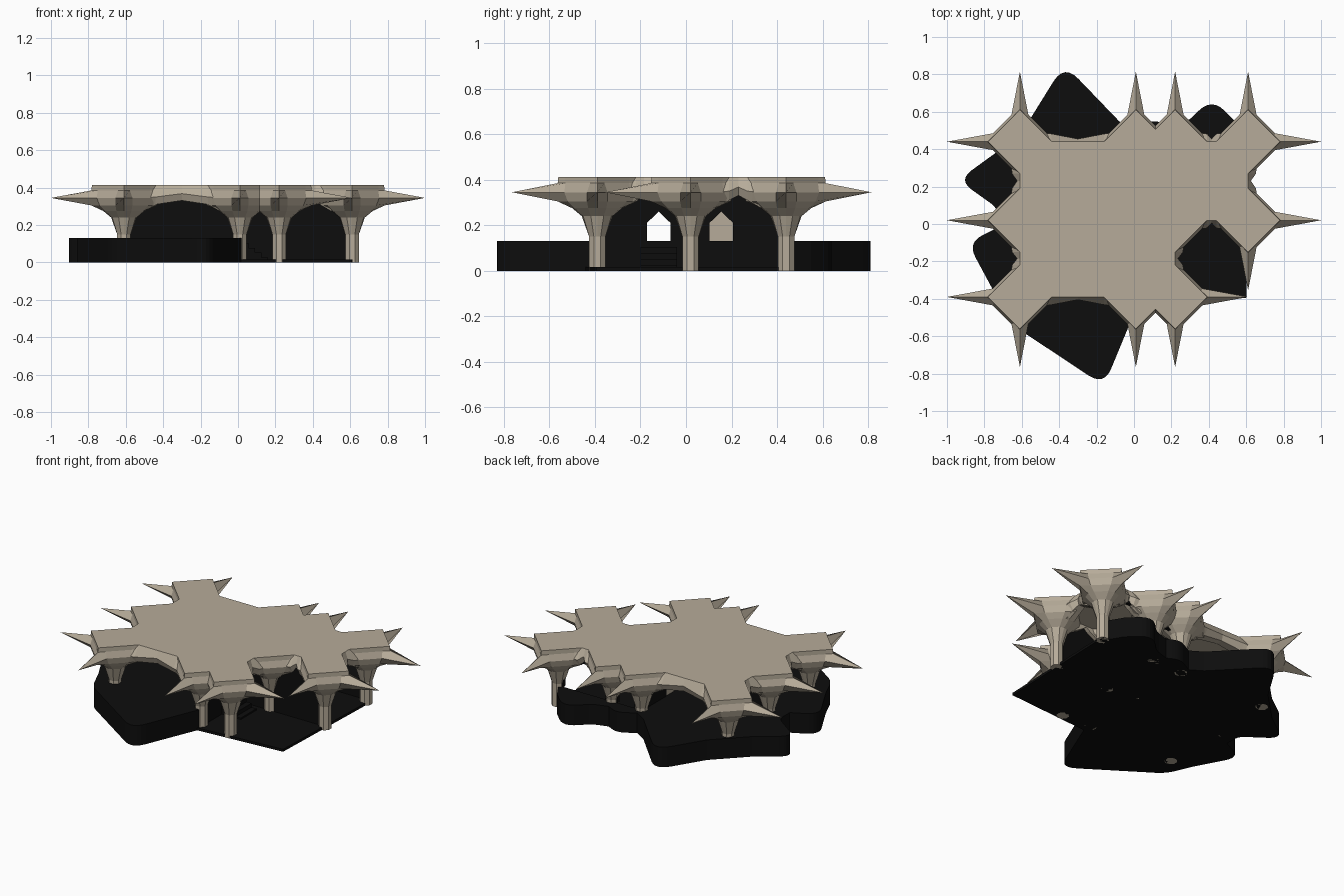
import bpy, bmesh
from mathutils import Vector

if "Cube" in bpy.data.objects:
    bpy.data.objects.remove(bpy.data.objects["Cube"])

def material(name, rgb):
    m = bpy.data.materials.new(name)
    m.diffuse_color = (*rgb, 1)
    m.use_nodes = True
    m.node_tree.nodes["Principled BSDF"].inputs["Base Color"].default_value = m.diffuse_color
    return m

STONE = material("stone", (0.47, 0.41, 0.32))
DARK = material("dark", (0.004, 0.004, 0.004))

def finish(bm, name, mat):
    bmesh.ops.recalc_face_normals(bm, faces=bm.faces[:])
    me = bpy.data.meshes.new(name)
    bm.to_mesh(me)
    bm.free()
    ob = bpy.data.objects.new(name, me)
    me.materials.append(mat)
    bpy.context.collection.objects.link(ob)
    return ob

def loft(name, rings, mat):
    bm = bmesh.new()
    vs = [[bm.verts.new(p) for p in r] for r in rings]
    n = len(vs[0])
    for a, b in zip(vs, vs[1:]):
        for i in range(n):
            j = (i + 1) % n
            bm.faces.new((a[i], a[j], b[j], b[i]))
    bm.faces.new(vs[0][::-1])
    bm.faces.new(vs[-1])
    return finish(bm, name, mat)

def prism(name, pts, offset, mat):
    off = Vector(offset)
    return loft(name, [[Vector(p) for p in pts], [Vector(p) + off for p in pts]], mat)

def rounded(corners, steps=6):
    # corners are (x, y, cut); each is replaced by a small curve
    out, n = [], len(corners)
    for i, (x, y, c) in enumerate(corners):
        p = Vector((x, y, 0))
        if c == 0:
            out.append(p)
            continue
        a = p + (Vector((*corners[i - 1][:2], 0)) - p).normalized() * c
        b = p + (Vector((*corners[(i + 1) % n][:2], 0)) - p).normalized() * c
        for k in range(steps + 1):
            t = k / steps
            out.append(a * (1 - t) ** 2 + p * 2 * t * (1 - t) + b * t * t)
    return out

XS, YS = (-0.61, 0.01, 0.22, 0.61), (-0.39, 0.02, 0.44)
cells = {(i, j) for i in range(4) for j in range(3)} - {(3, 0)}

# Columns with star capitals: rows of (z, shoulder, half width, arm); None means spike tip
PROFILE = ((0.0, 0.036, 0.015, 0.036), (0.15, 0.036, 0.015, 0.036),
           (0.24, 0.062, 0.028, 0.068), (0.275, 0.1, 0.04, 0.11),
           (0.305, 0.13, 0.045, 0.175), (0.345, 0.145, 0.045, None),
           (0.385, 0.14, 0.032, 0.174), (0.413, 0.142, 0.029, 0.171))
DIRS = ((1, 0), (0, 1), (-1, 0), (0, -1))
for i, j in sorted(cells):
    rings = []
    for z, a, w, arm in PROFILE:
        ring = []
        for dx, dy in DIRS:
            b = arm
            if b is None:
                inner = (i + dx, j + dy) in cells
                b = 0.2 if inner else (0.39 if dx else 0.375)
            for r, s in ((a, -w), (b, 0), (a, w)):
                ring.append((XS[i] + dx * r - dy * s, YS[j] + dy * r + dx * s, z))
        rings.append(ring)
    loft(f"column_{i}_{j}", rings, STONE)

# Roof slab
roof = [(-0.61, -0.39), (0.22, -0.39), (0.22, 0.02), (0.61, 0.02), (0.61, 0.44), (-0.61, 0.44)]
prism("roof_slab", [(x, y, 0.335) for x, y in roof], (0, 0, 0.078), STONE)

# Roof edges with a shallow arch between boundary columns
def roof_edge(name, p, q):
    p, q = Vector((*p, 0)), Vector((*q, 0))
    d = (q - p).normalized()
    out, length = Vector((d.y, -d.x, 0)), (q - p).length
    rings = []
    for t, lip, zl, zb in ((0.11, 0.05, 0.345, 0.275), (0.17, 0.042, 0.35, 0.31),
                           (length / 2, 0.015, 0.368, 0.331),
                           (length - 0.17, 0.042, 0.35, 0.31), (length - 0.11, 0.05, 0.345, 0.275)):
        c = p + d * t
        rings.append([c + out * o + Vector((0, 0, z)) for o, z in
                      ((-0.04, 0.413), (0, 0.413), (lip, zl), (lip * 0.4, zb), (-0.04, zb))])
    loft(name, rings, STONE)

edges = [((XS[0], YS[0]), (XS[1], YS[0])), ((XS[2], YS[0]), (XS[2], YS[1])),
         ((XS[2], YS[1]), (XS[3], YS[1])), ((XS[3], YS[1]), (XS[3], YS[2])),
         ((XS[3], YS[2]), (XS[2], YS[2])), ((XS[1], YS[2]), (XS[0], YS[2])),
         ((XS[0], YS[2]), (XS[0], YS[1])), ((XS[0], YS[1]), (XS[0], YS[0]))]
for k, (p, q) in enumerate(edges):
    roof_edge(f"roof_edge_{k}", p, q)

# Raised terrace with rounded bays, and the low floor beside it
terrace = rounded([(-0.16, -0.865, 0.1), (0.02, -0.43, 0), (0.02, 0.45, 0), (0.6, 0.45, 0),
                   (0.54, 0.55, 0), (0.415, 0.675, 0.1), (0.29, 0.55, 0.04), (0.19, 0.52, 0),
                   (0.11, 0.56, 0.05), (0.0, 0.5, 0), (-0.08, 0.55, 0), (-0.373, 0.855, 0.11),
                   (-0.55, 0.57, 0), (-0.65, 0.47, 0), (-0.74, 0.38, 0), (-0.94, 0.235, 0.09),
                   (-0.73, 0.085, 0.04), (-0.73, -0.02, 0), (-0.89, -0.1, 0.09),
                   (-0.75, -0.36, 0), (-0.68, -0.52, 0.06)])
prism("terrace", terrace, (0, 0, 0.13), DARK)
prism("low_floor", [(-0.02, -0.46, 0), (0.02, -0.44, 0), (0.6, -0.395, 0), (0.63, 0.47, 0),
                    (-0.02, 0.47, 0)], (0, 0, 0.016), DARK)

# Inner steps from the low floor to the terrace
for k in range(4):
    x = 0.02 + 0.035 * (4 - k)
    z = 0.026 * (k + 1)
    prism(f"step_{k}", [(0, -0.2, 0), (x, -0.2, 0), (x, -0.04, 0), (0, -0.04, 0)], (0, 0, z), DARK)

# Inner walls with pointed openings
def pointed(c, z0):
    return [(c - 0.052, z0), (c - 0.052, 0.21), (c, 0.26), (c + 0.052, 0.21), (c + 0.052, z0)]

for name, y0, y1, c in (("window_wall", -0.39, 0.02, -0.12), ("door_wall", 0.02, 0.44, 0.155)):
    pts = [(y0, 0.0)] + pointed(c, 0.0) + [(y1, 0.0), (y1, 0.338), (y0, 0.338)]
    prism(name, [(-0.005, y, z) for y, z in pts], (0.03, 0, 0), DARK)
prism("door_panel", [(-0.002, y, z) for y, z in pointed(0.155, 0.016)], (0.015, 0, 0), STONE)
prism("cross_wall", [(-0.61, 0.005, 0), (0.61, 0.005, 0), (0.61, 0.005, 0.338),
                     (-0.61, 0.005, 0.338)], (0, 0.03, 0), DARK)

# Thin dark arch frames at the back
for k, (x0, x1) in enumerate(((0.01, 0.22), (0.22, 0.61))):
    m, h = (x0 + x1) / 2, (x1 - x0) / 2
    top = 0.275 if k == 0 else 0.332
    shape = ((-1, 0.0), (-1, 0.7), (-0.6, 0.93), (0, 1.0), (0.6, 0.93), (1, 0.7), (1, 0.0))
    outer = [(m + u * (h - 0.03), 0.13 + (top - 0.13) * v) for u, v in shape]
    inner = [(m + u * (h - 0.045), 0.13 + (top - 0.145) * v) for u, v in shape]
    prism(f"arch_frame_{k}", [(x, 0.43, z) for x, z in outer + inner[::-1]], (0, 0.02, 0), DARK)
